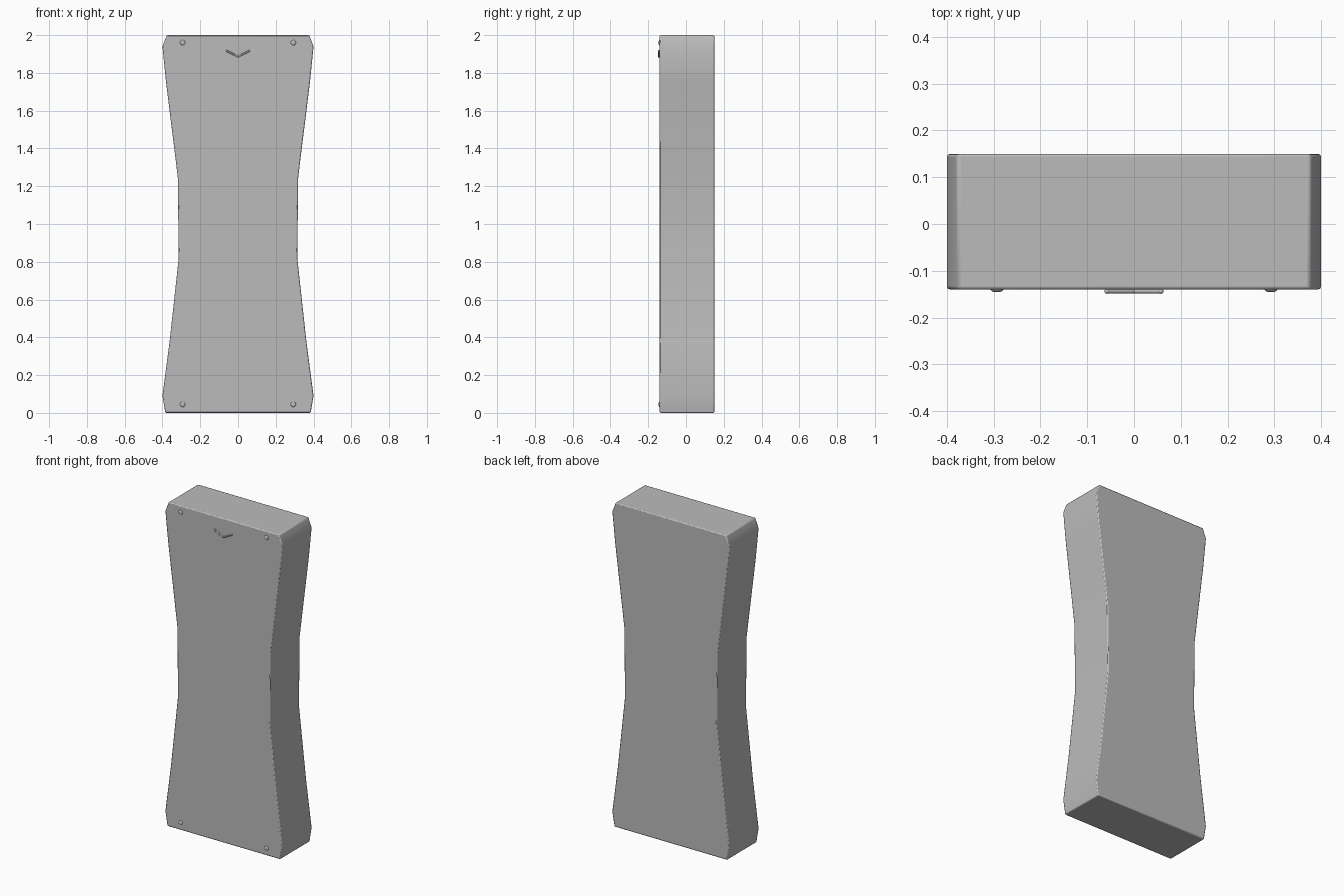
import bpy, bmesh, math
from mathutils import Vector

if "Cube" in bpy.data.objects:
    bpy.data.objects.remove(bpy.data.objects["Cube"])

grey = bpy.data.materials.new("stone_grey")
grey.diffuse_color = (0.5, 0.5, 0.5, 1)
grey.use_nodes = True
grey.node_tree.nodes["Principled BSDF"].inputs["Base Color"].default_value = grey.diffuse_color


def finish(ob):
    """Give an object its colour and smooth shading with sharp edges."""
    ob.data.materials.append(grey)
    bpy.ops.object.select_all(action='DESELECT')
    ob.select_set(True)
    bpy.context.view_layer.objects.active = ob
    bpy.ops.object.shade_smooth_by_angle(angle=math.radians(35))


def make(name, bm):
    bmesh.ops.recalc_face_normals(bm, faces=bm.faces)
    me = bpy.data.meshes.new(name)
    bm.to_mesh(me)
    bm.free()
    ob = bpy.data.objects.new(name, me)
    bpy.context.collection.objects.link(ob)
    return ob


# Waisted slab: right half of the outline (half width, height), mirrored
side = [(0.385, 0), (0.40, 0.09), (0.362, 0.38), (0.314, 0.82),
        (0.319, 1.25), (0.381, 1.75), (0.40, 1.94), (0.377, 2.0)]
outline = side + [(-x, z) for x, z in reversed(side)]
bm = bmesh.new()
face = bm.faces.new([bm.verts.new((x, -0.14, z)) for x, z in outline])
ext = bmesh.ops.extrude_face_region(bm, geom=[face], use_keep_orig=True)
bmesh.ops.translate(bm, vec=(0, 0.29, 0),
                    verts=[v for v in ext["geom"] if isinstance(v, bmesh.types.BMVert)])
slab = make("slab_body", bm)
bev = slab.modifiers.new("soft_edges", 'BEVEL')
bev.width = 0.006
bev.segments = 2
bev.limit_method = 'ANGLE'
bev.angle_limit = math.radians(40)
finish(slab)

# Flattened dome studs near the four corners of the front
for x in (-0.293, 0.293):
    for z in (0.045, 1.96):
        bpy.ops.mesh.primitive_uv_sphere_add(segments=16, ring_count=8, radius=1,
                                             location=(x, -0.14, z))
        stud = bpy.context.object
        stud.name = "corner_stud"
        stud.scale = (0.014, 0.006, 0.014)
        finish(stud)

# Thin V-shaped bar on the upper front: two rods with rounded joints
points = [Vector((-0.058, -0.144, 1.916)), Vector((0, -0.144, 1.886)),
          Vector((0.058, -0.144, 1.916))]
for a, b in zip(points, points[1:]):
    d = b - a
    bpy.ops.mesh.primitive_cylinder_add(vertices=12, radius=0.0045, depth=d.length,
                                        location=(a + b) / 2,
                                        rotation=d.to_track_quat('Z', 'Y').to_euler())
    rod = bpy.context.object
    rod.name = "v_bar_rod"
    finish(rod)
for p, r in zip(points, (0.0055, 0.0045, 0.0055)):
    bpy.ops.mesh.primitive_uv_sphere_add(segments=12, ring_count=8, radius=r, location=p)
    joint = bpy.context.object
    joint.name = "v_bar_joint"
    finish(joint)
